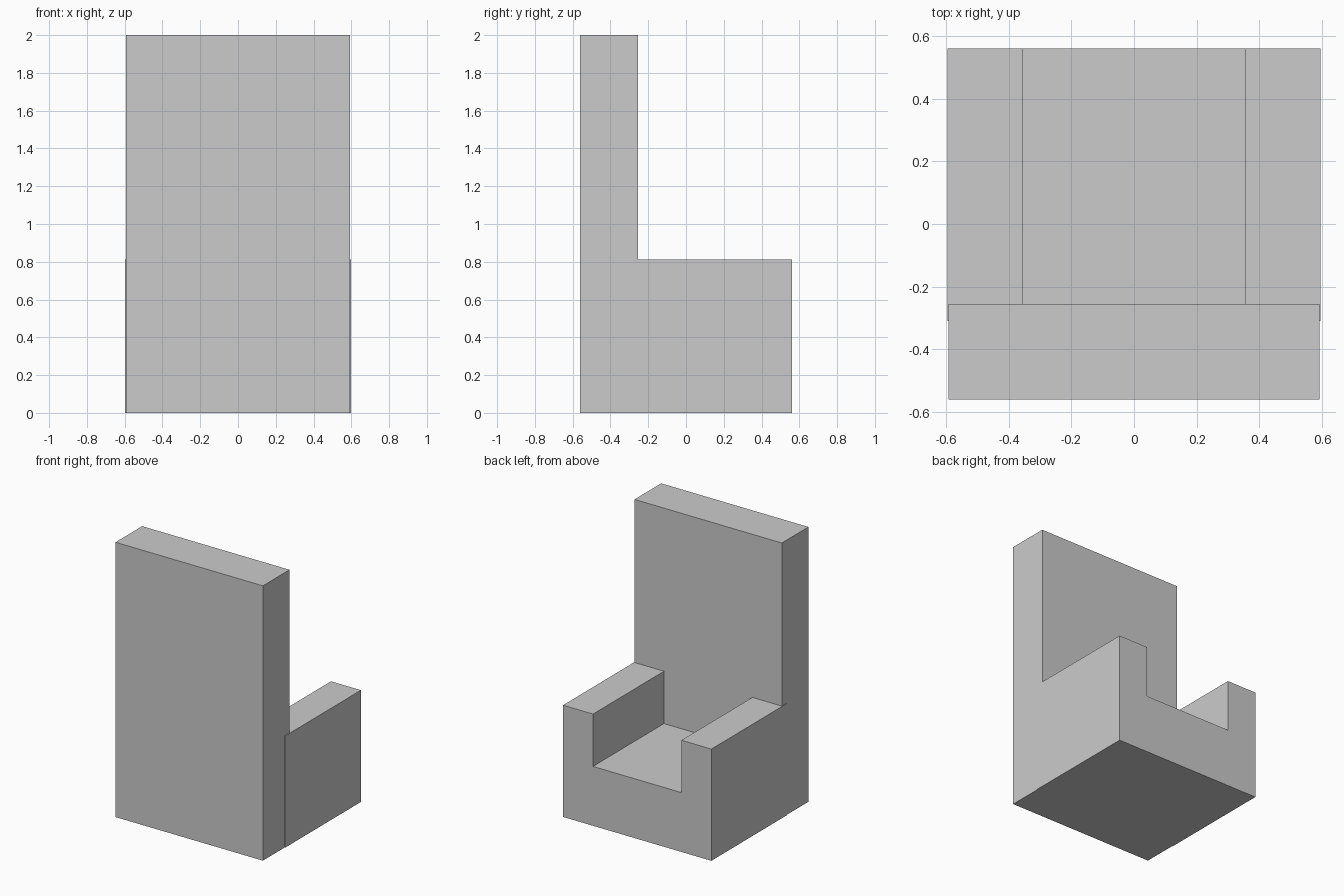
import bpy
import bmesh

if "Cube" in bpy.data.objects:
    bpy.data.objects.remove(bpy.data.objects["Cube"])


def extrude_y(name, profile, y0, y1):
    """Extrude an (x, z) outline along y into a closed solid."""
    bm = bmesh.new()
    face = bm.faces.new([bm.verts.new((x, y0, z)) for x, z in profile])
    res = bmesh.ops.extrude_face_region(bm, geom=[face])
    verts = [v for v in res["geom"] if isinstance(v, bmesh.types.BMVert)]
    bmesh.ops.translate(bm, verts=verts, vec=(0, y1 - y0, 0))
    bmesh.ops.recalc_face_normals(bm, faces=bm.faces)
    mesh = bpy.data.meshes.new(name)
    bm.to_mesh(mesh)
    bm.free()
    obj = bpy.data.objects.new(name, mesh)
    bpy.context.collection.objects.link(obj)
    return obj


OUT, INNER = 0.597, 0.356      # armrest outer and inner x
ARM_Z, SEAT_Z = 0.813, 0.432
BACK = 0.593                   # backrest half width

# Seat and both armrests: one U-shaped block, its rear end sunk into the backrest
half = [(OUT, 0), (OUT, ARM_Z), (INNER, ARM_Z), (INNER, SEAT_Z)]
extrude_y("seat_with_armrests", half + [(-x, z) for x, z in reversed(half)], -0.31, 0.561)

# Tall backrest slab
extrude_y("backrest", [(BACK, 0), (BACK, 2), (-BACK, 2), (-BACK, 0)], -0.561, -0.255)
